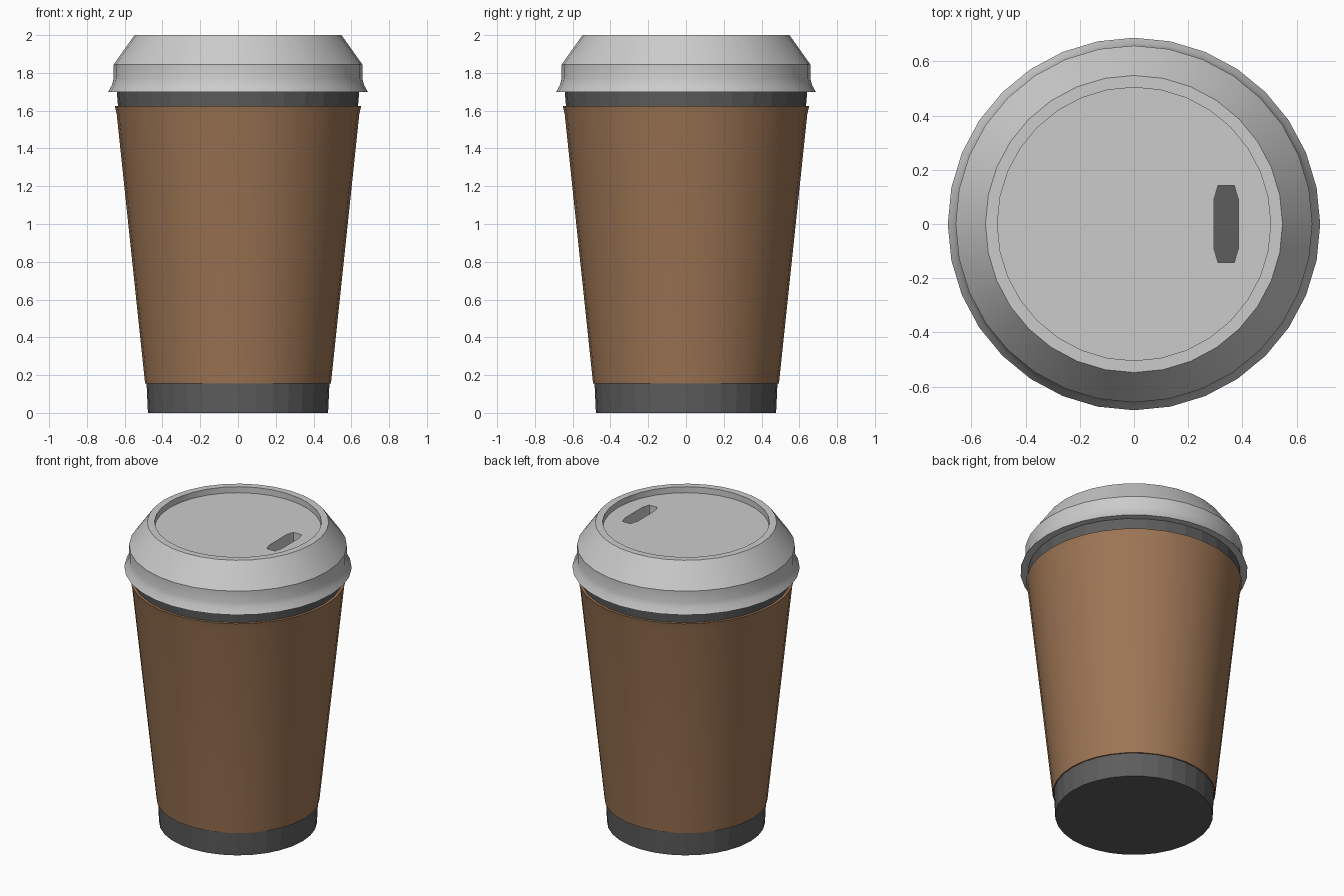
import bpy, bmesh, math

if "Cube" in bpy.data.objects:
    bpy.data.objects.remove(bpy.data.objects["Cube"])

SIDES = 32


def material(name, rgb):
    m = bpy.data.materials.new(name)
    m.diffuse_color = (*rgb, 1)
    m.use_nodes = True
    m.node_tree.nodes["Principled BSDF"].inputs["Base Color"].default_value = m.diffuse_color
    return m


def add_object(name, bm, mat=None):
    bmesh.ops.recalc_face_normals(bm, faces=bm.faces[:])
    me = bpy.data.meshes.new(name)
    bm.to_mesh(me)
    bm.free()
    ob = bpy.data.objects.new(name, me)
    bpy.context.collection.objects.link(ob)
    if mat:
        me.materials.append(mat)
    return ob


def lathe(name, profile, mat=None, ring=False):
    """Revolve (radius, z) points; cap both ends, or join them into a ring."""
    bm = bmesh.new()
    loops = [[bm.verts.new((r * math.cos(2 * math.pi * i / SIDES),
                            r * math.sin(2 * math.pi * i / SIDES), z))
              for i in range(SIDES)] for r, z in profile]
    pairs = list(zip(loops, loops[1:]))
    if ring:
        pairs.append((loops[-1], loops[0]))
    else:
        bm.faces.new(loops[0])
        bm.faces.new(loops[-1])
    for a, b in pairs:
        for i in range(SIDES):
            j = (i + 1) % SIDES
            bm.faces.new((a[i], a[j], b[j], b[i]))
    return add_object(name, bm, mat)


def smooth(ob):
    bpy.ops.object.select_all(action='DESELECT')
    ob.select_set(True)
    bpy.context.view_layer.objects.active = ob
    bpy.ops.object.shade_smooth_by_angle(angle=math.radians(25))


dark = material("dark_card", (0.11, 0.11, 0.11))
brown = material("brown_card", (0.34, 0.18, 0.09))

# Faceted paper cup
cup = lathe("cup", [(0.477, 0), (0.484, 0.15), (0.635, 1.62), (0.642, 1.70),
                    (0.642, 1.80)], dark)

# Sleeve wrapped around the cup
sleeve = lathe("sleeve", [(0.48, 0.155), (0.492, 0.155), (0.642, 1.58),
                          (0.652, 1.625), (0.63, 1.625)], brown, ring=True)
smooth(sleeve)

# Lid with flared skirt, sloped shoulder and sunken top
lid = lathe("lid", [(0.635, 1.70), (0.687, 1.70), (0.668, 1.735),
                    (0.658, 1.77), (0.658, 1.845), (0.548, 2.0),
                    (0.504, 2.0), (0.504, 1.96)])

# Drinking hole cut through the lid
bm = bmesh.new()
outline = [(0.045, 0.09), (0.03, 0.142), (-0.03, 0.142), (-0.045, 0.09),
           (-0.045, -0.09), (-0.03, -0.142), (0.03, -0.142), (0.045, -0.09)]
base = bm.faces.new([bm.verts.new((0.34 + x, y, 1.6)) for x, y in outline])
ext = bmesh.ops.extrude_face_region(bm, geom=[base], use_keep_orig=True)
for v in ext["geom"]:
    if isinstance(v, bmesh.types.BMVert):
        v.co.z = 2.1
cutter = add_object("hole_cutter", bm)
cutter.hide_render = True
cutter.hide_set(True)

cut = lid.modifiers.new("drinking_hole", 'BOOLEAN')
cut.operation = 'DIFFERENCE'
cut.solver = 'EXACT'
cut.object = cutter
bpy.ops.object.select_all(action='DESELECT')
bpy.context.view_layer.objects.active = lid
lid.select_set(True)
bpy.ops.object.modifier_apply(modifier=cut.name)
bpy.data.objects.remove(cutter)
smooth(lid)
